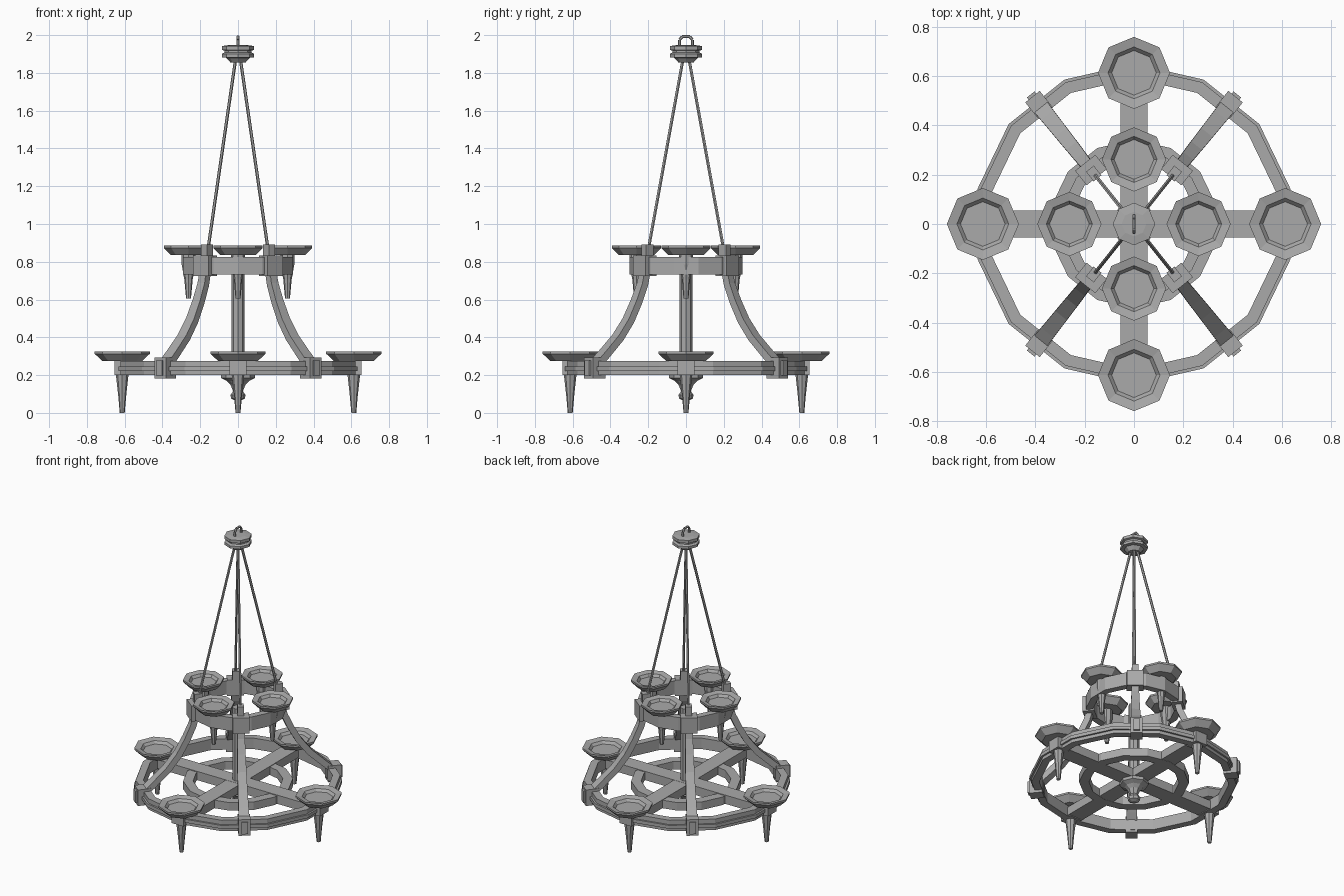
import bpy, bmesh
from math import sin, cos, pi, radians
from mathutils import Vector, Matrix

cube = bpy.data.objects.get("Cube")
if cube:
    bpy.data.objects.remove(cube, do_unlink=True)

iron = bpy.data.materials.new("grey iron")
iron.use_nodes = True
iron.diffuse_color = (0.4, 0.4, 0.4, 1)
iron.node_tree.nodes["Principled BSDF"].inputs["Base Color"].default_value = (0.4, 0.4, 0.4, 1)


def finish(name, bm, matrix=None):
    bmesh.ops.recalc_face_normals(bm, faces=bm.faces)
    mesh = bpy.data.meshes.new(name)
    bm.to_mesh(mesh)
    bm.free()
    mesh.materials.append(iron)
    obj = bpy.data.objects.new(name, mesh)
    bpy.context.collection.objects.link(obj)
    if matrix:
        obj.matrix_world = matrix
    return obj


def loft(bm, loops, closed):
    """Bridge successive loops of points; cap the ends unless closed."""
    rows = [[bm.verts.new(p) for p in loop] for loop in loops]
    n = len(rows[0])
    pairs = list(zip(rows, rows[1:] + rows[:1])) if closed else list(zip(rows, rows[1:]))
    for a, b in pairs:
        for i in range(n):
            j = (i + 1) % n
            bm.faces.new((a[i], a[j], b[j], b[i]))
    if not closed:
        bm.faces.new(rows[0])
        bm.faces.new(rows[-1])


def turned(name, profile, sides, at=(0, 0, 0), start=90, closed=False):
    """Revolve (radius, z) pairs into a faceted part."""
    angles = [radians(start) + 2 * pi * i / sides for i in range(sides)]
    bm = bmesh.new()
    loft(bm, [[(r * cos(a), r * sin(a), z) for a in angles] for r, z in profile], closed)
    return finish(name, bm, Matrix.Translation(at))


def box(name, size, at, angle=0):
    bm = bmesh.new()
    bmesh.ops.create_cube(bm, size=1)
    bmesh.ops.scale(bm, vec=size, verts=bm.verts)
    turn = Matrix.Rotation(angle, 4, 'Z')
    return finish(name, bm, turn @ Matrix.Translation(at))


def rod(name, a, b, radius, sides=6):
    a, b = Vector(a), Vector(b)
    bm = bmesh.new()
    bmesh.ops.create_cone(bm, cap_ends=True, segments=sides, radius1=radius,
                          radius2=radius, depth=(b - a).length)
    turn = (b - a).to_track_quat('Z', 'Y').to_matrix().to_4x4()
    return finish(name, bm, Matrix.Translation((a + b) / 2) @ turn)


def ring(name, inner, outer, low, high, sides):
    return turned(name, [(inner, low), (outer, low), (outer, high), (inner, high)],
                  sides, closed=True)


def cup(name, distance, angle, radius, top, tip):
    """Shallow octagonal dish on a tapered spike."""
    at = (distance * cos(angle), distance * sin(angle), 0)
    turned(name + "_dish", [(radius * 0.72, top - 0.05), (radius, top - 0.012), (radius, top),
                            (radius * 0.72, top - 0.008), (radius * 0.62, top - 0.025)], 8, at)
    turned(name + "_spike", [(0.013, tip), (0.022, tip + 0.1), (0.036, top - 0.1),
                             (0.036, top - 0.045)], 8, at)


# Lower wheel: rim with a raised rib, inner ring and crossed planks
turned("lower_rim", [(0.59, 0.2), (0.638, 0.2), (0.638, 0.222), (0.65, 0.222), (0.65, 0.245),
                     (0.638, 0.245), (0.638, 0.275), (0.59, 0.275)], 14, closed=True)
ring("lower_inner_ring", 0.28, 0.342, 0.205, 0.26, 14)
box("cross_plank_x", (1.24, 0.108, 0.06), (0, 0, 0.235))
box("cross_plank_y", (0.108, 1.24, 0.058), (0, 0, 0.235))

# Central post and hanging finial
turned("central_post", [(0.034, 0.2), (0.034, 0.76)], 8)
turned("finial", [(0.014, 0.065), (0.036, 0.075), (0.04, 0.095), (0.026, 0.115), (0.04, 0.15),
                  (0.06, 0.17), (0.09, 0.185), (0.09, 0.206)], 8)

# Upper band
ring("upper_band", 0.255, 0.3, 0.733, 0.825, 14)

# Cups on both tiers
for i, side in enumerate(("left", "back", "right", "front")):
    angle = i * pi / 2
    cup("lower_cup_" + side, 0.613, angle, 0.146, 0.325, 0.0)
    cup("upper_cup_" + side, 0.262, angle, 0.13, 0.885, 0.605)
    box("lower_socket_" + side, (0.09, 0.09, 0.075), (0.61, 0, 0.238), angle)

# Four braces with their clamps and hanging rods
brace_path = [(0.61, 0.262), (0.55, 0.315), (0.46, 0.40), (0.39, 0.49),
              (0.335, 0.59), (0.295, 0.68), (0.275, 0.76)]
brace_angle = radians(51.43)
for name, a in (("back_left", brace_angle), ("back_right", pi - brace_angle),
                ("front_right", pi + brace_angle), ("front_left", -brace_angle)):
    bm = bmesh.new()
    loops = []
    for i, (r, z) in enumerate(brace_path):
        before = Vector(brace_path[max(i - 1, 0)])
        after = Vector(brace_path[min(i + 1, len(brace_path) - 1)])
        d = (after - before).normalized() * 0.02
        w = 0.034 - 0.002 * i
        loops.append([(r + s * d.y, t * w, z - s * d.x)
                      for s, t in ((-1, -1), (1, -1), (1, 1), (-1, 1))])
    loft(bm, loops, False)
    finish("brace_" + name, bm, Matrix.Rotation(a, 4, 'Z'))

    # Lower clamp: a body with a narrower outer strap
    box("lower_clamp_" + name, (0.085, 0.075, 0.11), (0.618, 0, 0.238), a)
    box("lower_clamp_strap_" + name, (0.1, 0.04, 0.08), (0.622, 0, 0.238), a)
    # Upper clamp with hanging lug
    box("upper_clamp_" + name, (0.075, 0.105, 0.108), (0.28, 0, 0.778), a)
    box("hanger_lug_" + name, (0.05, 0.04, 0.065), (0.262, 0, 0.86), a)
    rod("hanging_rod_" + name, (0.256 * cos(a), 0.256 * sin(a), 0.86),
        (0.022 * cos(a), 0.022 * sin(a), 1.865), 0.0085)

# Ceiling canopy and its loop
turned("canopy", [(0.04, 1.855), (0.062, 1.88), (0.086, 1.882), (0.086, 1.9), (0.072, 1.908),
                  (0.072, 1.918), (0.086, 1.922), (0.086, 1.942), (0.05, 1.947)], 8)
loop_path = [(-0.034, 1.94), (-0.034, 1.975), (-0.02, 1.992), (0.02, 1.992),
             (0.034, 1.975), (0.034, 1.94)]
for i, (a, b) in enumerate(zip(loop_path, loop_path[1:])):
    rod("canopy_loop_%d" % (i + 1), (0, *a), (0, *b), 0.008)
